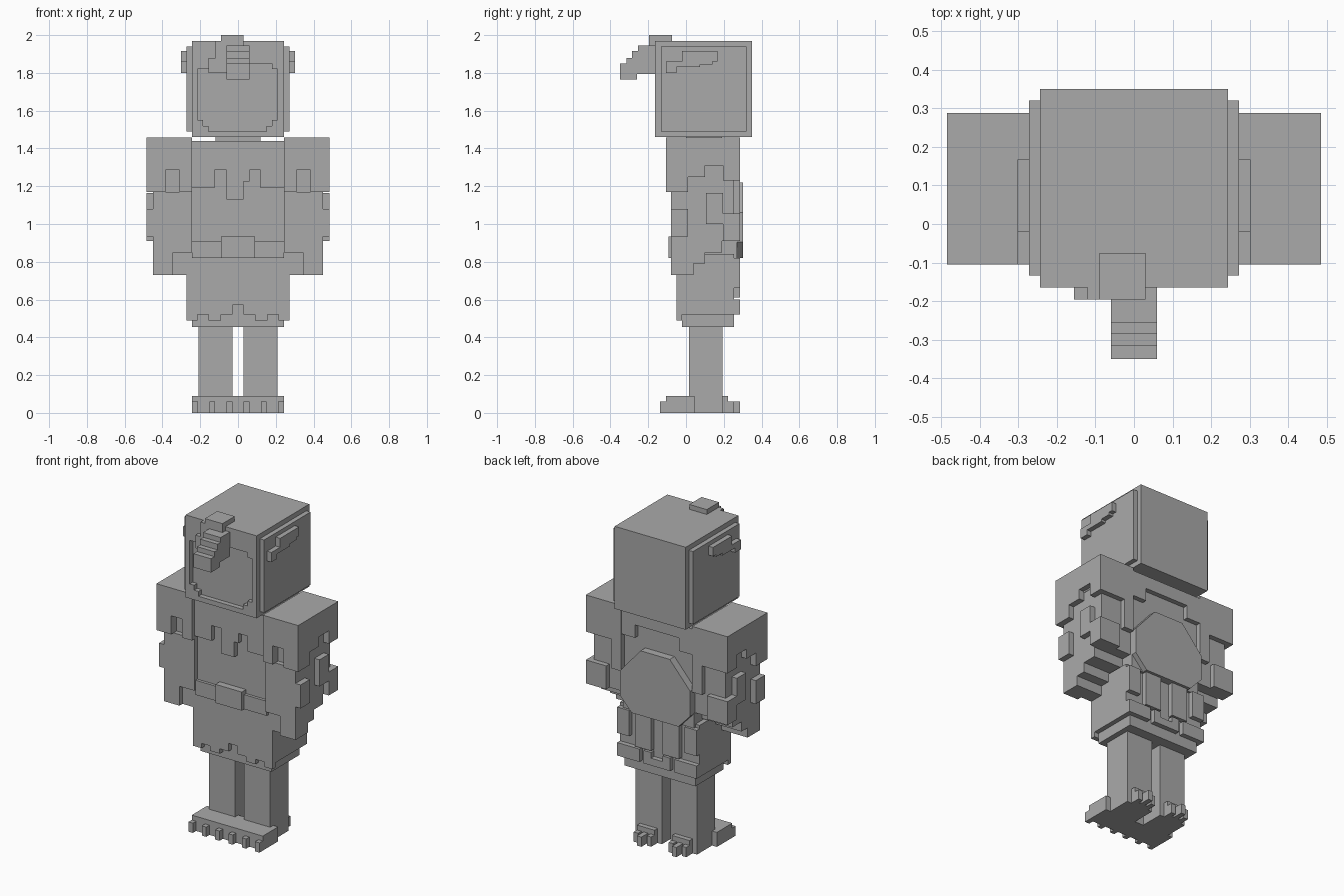
import bpy, bmesh, math

grey = bpy.data.materials.new("stone_grey")
grey.diffuse_color = (0.40, 0.40, 0.40, 1)


def finish(name, bm):
    bmesh.ops.recalc_face_normals(bm, faces=bm.faces)
    me = bpy.data.meshes.new(name)
    bm.to_mesh(me)
    bm.free()
    me.materials.append(grey)
    ob = bpy.data.objects.new(name, me)
    bpy.context.collection.objects.link(ob)
    return ob


def boxes(name, items, mirror=False):
    """Boxes given as (x0, x1, y0, y1, z0, z1), optionally mirrored over x."""
    bm = bmesh.new()
    if mirror:
        items = items + [(-b, -a, c, d, e, f) for a, b, c, d, e, f in items]
    for a, b, c, d, e, f in items:
        vs = bmesh.ops.create_cube(bm, size=1)["verts"]
        for v in vs:
            v.co = ((a + b) / 2 + v.co.x * (b - a),
                    (c + d) / 2 + v.co.y * (d - c),
                    (e + f) / 2 + v.co.z * (f - e))
    return finish(name, bm)


def extrude(name, pts, offset):
    bm = bmesh.new()
    face = bm.faces.new([bm.verts.new(p) for p in pts])
    new = bmesh.ops.extrude_face_region(bm, geom=[face])["geom"]
    bmesh.ops.translate(bm, vec=offset,
                        verts=[v for v in new if isinstance(v, bmesh.types.BMVert)])
    return finish(name, bm)


def hem(x_edges, bottoms, y0, y1, top):
    return [(x_edges[i], x_edges[i + 1], y0, y1, b, top) for i, b in enumerate(bottoms)]


# Head block, raised frame around the face, side plates
boxes("head", [(-.243, .243, -.135, .35, 1.46, 1.97)])
boxes("face_frame", [
    (-.243, .243, -.165, -.135, 1.85, 1.97),
    (-.243, .243, -.165, -.135, 1.46, 1.49),
    (-.243, -.215, -.165, -.135, 1.49, 1.85),
    (.21, .243, -.165, -.135, 1.49, 1.85),
    (-.215, -.12, -.165, -.135, 1.82, 1.85),
    (.18, .21, -.165, -.135, 1.82, 1.85),
    (-.215, -.185, -.165, -.135, 1.49, 1.55),
    (-.185, -.155, -.165, -.135, 1.49, 1.52),
    (.18, .21, -.165, -.135, 1.49, 1.55),
    (.15, .18, -.165, -.135, 1.49, 1.52)])
boxes("head_side_plate", [(.243, .272, -.133, .32, 1.49, 1.94)], True)
boxes("ear", [(.272, .302, -.02, .167, 1.86, 1.915),
              (.272, .302, -.105, .075, 1.83, 1.86),
              (.272, .302, .075, .14, 1.845, 1.86),
              (.272, .302, -.105, -.05, 1.80, 1.83)], True)

# Forelock and stepped snout
boxes("forelock", [(-.09, .03, -.195, -.075, 1.97, 2.0),
                   (-.12, .03, -.195, -.165, 1.88, 1.97),
                   (-.155, .06, -.195, -.165, 1.80, 1.88)])
snout = [(-.165, 1.795), (-.26, 1.795), (-.26, 1.765), (-.35, 1.765), (-.35, 1.85),
         (-.315, 1.85), (-.315, 1.88), (-.285, 1.88), (-.285, 1.915),
         (-.255, 1.915), (-.255, 1.945), (-.165, 1.945)]
extrude("snout", [(-.06, y, z) for y, z in snout], (.12, 0, 0))

# Torso with chest bib and collar
boxes("neck", [(-.12, .12, 0, .19, 1.43, 1.46)])
boxes("torso", [(-.243, .243, -.05, .255, .60, 1.44)])
boxes("chest_bib", hem([-.243, -.125, -.06, .03, .06, .12, .243],
                       [1.19, 1.285, 1.13, 1.225, 1.285, 1.19], -.08, -.05, 1.44))
boxes("back_collar", hem([-.243, -.15, .15, .243], [1.28, 1.36, 1.28], .255, .285, 1.44))

# Belt and buckle
boxes("belt", [(-.243, .243, -.068, .27, .82, .91)])
boxes("buckle", [(-.09, .09, -.092, -.05, .82, .935)])

# Skirt with notched hem
boxes("under_skirt", [(-.243, .243, -.02, .255, .455, .60)])
boxes("skirt", [(-.272, .272, -.02, .255, .52, .84),
                (-.272, .272, -.05, -.02, .58, .84)])
boxes("skirt_front_hem", hem(
    [-.272, -.215, -.155, -.09, -.03, .03, .09, .155, .215, .272],
    [.49, .52, .49, .52, .57, .52, .49, .52, .49], -.05, -.02, .58))
boxes("skirt_back_flap", [(.04, .15, .255, .285, .61, .82),
                          (.19, .272, .255, .285, .66, .82),
                          (.12, .272, .255, .285, .52, .60)], True)
boxes("skirt_back_tab", [(-.09, -.04, .255, .285, .52, .60), (.04, .09, .255, .285, .52, .60),
                         (-.04, .04, .255, .285, .52, .565)])

# Round shield on the back
shield = [(.16, .82), (.24, .905), (.24, 1.06), (.10, 1.22)]
shield += [(-x, z) for x, z in reversed(shield)]
extrude("back_shield", [(x, .21, z) for x, z in shield], (0, .092, 0))

# Arms: inner arm stepped towards the back
boxes("arm", [(.243, .45, -.05, .04, .73, 1.44),
              (.243, .45, .04, .10, .79, 1.44),
              (.243, .45, .10, .19, .85, 1.44),
              (.243, .45, .19, .255, .91, 1.44)], True)
boxes("forearm_front", [(.345, .45, -.08, -.05, .73, 1.17),
                        (.243, .345, -.08, -.05, .85, 1.17)], True)
# Sleeves: front hem notch and stepped outer edge
boxes("sleeve", [(.243, .452, -.078, .255, 1.30, 1.457),
                 (.243, .31, -.105, -.05, 1.17, 1.457),
                 (.31, .385, -.105, -.05, 1.285, 1.457),
                 (.385, .485, -.105, -.05, 1.17, 1.457),
                 (.45, .485, -.08, .01, 1.17, 1.457),
                 (.45, .485, .01, .10, 1.25, 1.457),
                 (.45, .485, .10, .195, 1.31, 1.457),
                 (.45, .485, .195, .287, 1.23, 1.457),
                 (.243, .485, .255, .287, 1.23, 1.457)], True)
# Raised patches on the outer and rear arm
boxes("arm_patch", [(.45, .485, -.08, .01, .935, 1.08),
                    (.45, .485, .105, .195, 1.0, 1.165),
                    (.45, .485, .195, .287, .91, 1.055),
                    (.345, .45, .255, .287, .91, 1.055),
                    (.243, .31, .255, .287, 1.05, 1.23)], True)

# Legs and feet with toes and heel spurs
boxes("leg", [(.03, .21, .015, .192, 0, .46)], True)
boxes("foot", [(-.243, .243, -.105, .045, 0, .09)])
boxes("toe", [(x - .015, x + .015, -.137, -.105, 0, .06) for x in (.045, .137, .228)], True)
boxes("heel", [(.06, .18, .192, .222, 0, .09),
               (.105, .135, .222, .287, 0, .06),
               (.06, .09, .222, .255, 0, .06),
               (.15, .18, .222, .255, 0, .06)], True)
